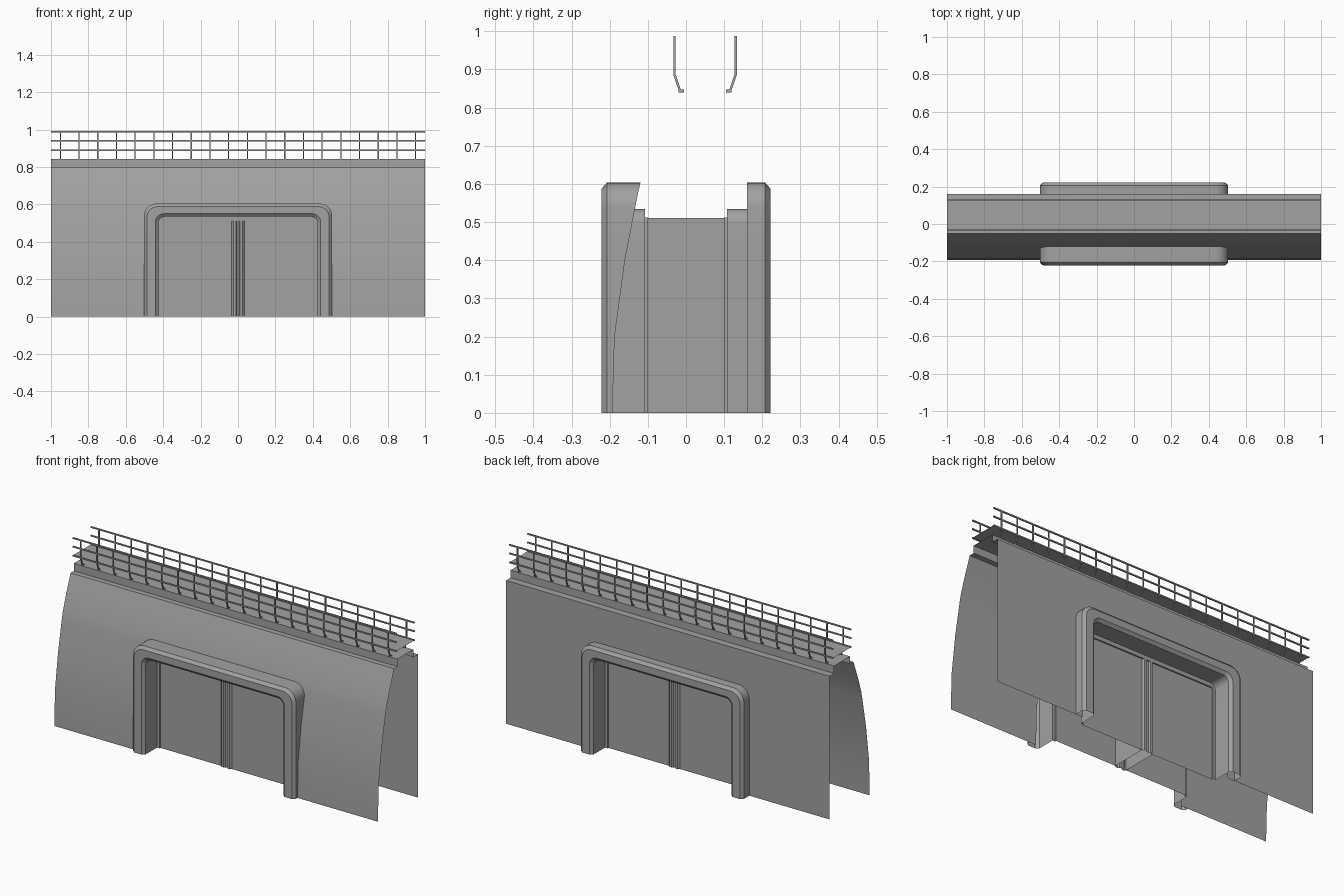
import bpy, bmesh, math
from mathutils import Vector

cube = bpy.data.objects.get("Cube")
if cube:
    bpy.data.objects.remove(cube, do_unlink=True)

GREY = (0.36, 0.36, 0.36, 1)
mat = bpy.data.materials.new("concrete_grey")
mat.use_nodes = True
mat.diffuse_color = GREY
bsdf = mat.node_tree.nodes["Principled BSDF"]
bsdf.inputs["Base Color"].default_value = GREY
bsdf.inputs["Roughness"].default_value = 0.8


def finish(name, bm, facing=None):
    """Turn a bmesh into a named object whose faces look towards 'facing'."""
    bmesh.ops.remove_doubles(bm, verts=bm.verts, dist=0.0002)
    bmesh.ops.recalc_face_normals(bm, faces=bm.faces)
    if facing:
        total = sum((f.normal * f.calc_area() for f in bm.faces), Vector())
        if total.dot(Vector(facing)) < 0:
            bmesh.ops.reverse_faces(bm, faces=bm.faces)
    mesh = bpy.data.meshes.new(name)
    bm.to_mesh(mesh)
    bm.free()
    mesh.materials.append(mat)
    obj = bpy.data.objects.new(name, mesh)
    bpy.context.collection.objects.link(obj)
    bpy.ops.object.select_all(action='DESELECT')
    obj.select_set(True)
    bpy.context.view_layer.objects.active = obj
    bpy.ops.object.shade_smooth_by_angle(angle=math.radians(30))


def loft(bm, rows, keep=lambda i, j: True):
    """Join rows of points with quads."""
    grid = [[bm.verts.new(p) for p in row] for row in rows]
    for i in range(len(grid) - 1):
        for j in range(len(grid[i]) - 1):
            if keep(i, j):
                bm.faces.new((grid[i][j], grid[i][j + 1],
                              grid[i + 1][j + 1], grid[i + 1][j]))


# Wall profiles (y, z): curved front, straight back, each with ledge and parapet
HOLE = 0.57
front = [(-.193, 0), (-.187, .2), (-.16, .4), (-.127, HOLE), (-.118, .61),
         (-.088, .7), (-.05, .8), (-.02, .8), (-.02, .842)]
back = [(.16, 0), (.16, HOLE), (.16, .8), (.12, .8), (.12, .842)]


def front_y(z):
    for (y0, z0), (y1, z1) in zip(front, front[1:]):
        if z0 <= z <= z1:
            return y0 + (y1 - y0) * (z - z0) / (z1 - z0)


for name, profile, side in (("front_wall", front, -1), ("back_wall", back, 1)):
    bm = bmesh.new()
    rows = [[(x, y, z) for x in (-1, -.46, .46, 1)] for y, z in profile]
    loft(bm, rows, lambda i, j: j != 1 or profile[i][1] >= HOLE)
    finish(name, bm, (0, side, 0))

# Horizontal decks
for name, y0, y1, z in (("wall_top", -.02, .12, .842), ("walkway", -.03, .13, .89)):
    bm = bmesh.new()
    loft(bm, [[(-1, y, z), (1, y, z)] for y in (y0, y1)])
    finish(name, bm, (0, 0, 1))


# Gate frames: round-cornered arches lofted through bevelled rings
def arch(w, top, r):
    half = [(w, z) for z in (0, .2, .4)]
    for k in range(6):
        a = math.radians(18 * k)
        half.append((w - r + r * math.cos(a), top - r + r * math.sin(a)))
    return half + [(-x, z) for x, z in reversed(half)]


RINGS = [(.503, .604, .065, None), (.503, .604, .065, .207), (.487, .588, .055, .221),
         (.442, .55, .045, .221), (.426, .534, .035, .207), (.426, .534, .035, .108),
         (.41, .512, .01, .108), (.41, .512, .01, .1)]
for name, side in (("front_gate_frame", -1), ("back_gate_frame", 1)):
    bm = bmesh.new()
    rows = []
    for w, top, r, depth in RINGS:
        row = []
        for x, z in arch(w, top, r):
            if depth is not None:
                y = side * depth
            else:
                y = front_y(z) if side < 0 else .16
            row.append((x, y, z))
        rows.append(row)
    loft(bm, rows)
    finish(name, bm, (0, side, 0))

# Door leaves: a sheet with recessed, bevelled panels
UPPER = [(.36, .35), (.245, .452), (.055, .452), (.055, .34), (.11, .278), (.36, .278)]
LOWER = [(.36, .24), (.11, .24), (.055, .18), (.055, .065), (.245, .065), (.36, .165)]
HUB = [(.034, .335), (.075, .288), (.075, .228), (.034, .182)]
OUTER = [(.025, 0), (.412, 0), (.412, .514), (.025, .514)]


def door_leaf(name, sx, side):
    bm = bmesh.new()
    edges, recesses = [], []
    for outline in (OUTER, UPPER, LOWER, HUB):
        vs = [bm.verts.new((sx * x, side * .1, z)) for x, z in outline]
        edges += [bm.edges.new((vs[i - 1], vs[i])) for i in range(len(vs))]
        if outline is not OUTER:
            recesses.append([v.co.copy() for v in vs])
    bmesh.ops.triangle_fill(bm, edges=edges, use_beauty=True, normal=(0, side, 0))
    for points in recesses:
        f = bm.faces.new([bm.verts.new(p) for p in points])
        f.normal_update()
        if f.normal.y * side < 0:
            f.normal_flip()
        bmesh.ops.inset_region(bm, faces=[f], thickness=.01, depth=-.009)
    finish(name, bm, (0, side, 0))


for sname, side in (("front", -1), ("back", 1)):
    for xname, sx in (("left", 1), ("right", -1)):
        door_leaf(f"{sname}_{xname}_door", sx, side)

# Centre post running through the gate, with a groove on both faces
quarter = [(.034, .1), (.025, .109), (.012, .109), (.006, .101)]
plan = quarter + [(-x, y) for x, y in reversed(quarter)]
plan += [(-x, -y) for x, y in plan]
bm = bmesh.new()
loft(bm, [[(x, y, z) for x, y in plan + plan[:1]] for z in (0, .511)])
bm.faces.new([bm.verts.new((x, y, .511)) for x, y in plan])
finish("door_centre_post", bm)


# Railings on both edges of the walkway
def bar(bm, a, b, width):
    """Square bar between two points."""
    a, b = Vector(a), Vector(b)
    along = (b - a).normalized()
    across = along.cross((0, 1, 0) if abs(along.x) > .5 else (1, 0, 0)).normalized()
    other = along.cross(across)
    h = width / 2
    ring = [across * h * s + other * h * t for s, t in ((1, 1), (1, -1), (-1, -1), (-1, 1))]
    loft(bm, [[p + o for o in ring + ring[:1]] for p in (a, b)])


for name, y, inward in (("front_railing", -.03, 1), ("back_railing", .13, -1)):
    bm = bmesh.new()
    for z in (.89, .94, .988):
        bar(bm, (-1, y, z), (1, y, z), .007)
    finish(name, bm)
    bm = bmesh.new()
    for k in range(20):
        x = -.95 + .1 * k
        foot = y + inward * .015
        bar(bm, (x, y, .886), (x, y, .988), .006)
        bar(bm, (x, foot, .842), (x, y, .886), .006)
        bar(bm, (x, foot - inward * .004, .843), (x, foot + inward * .01, .843), .008)
    finish(name + "_posts", bm)
